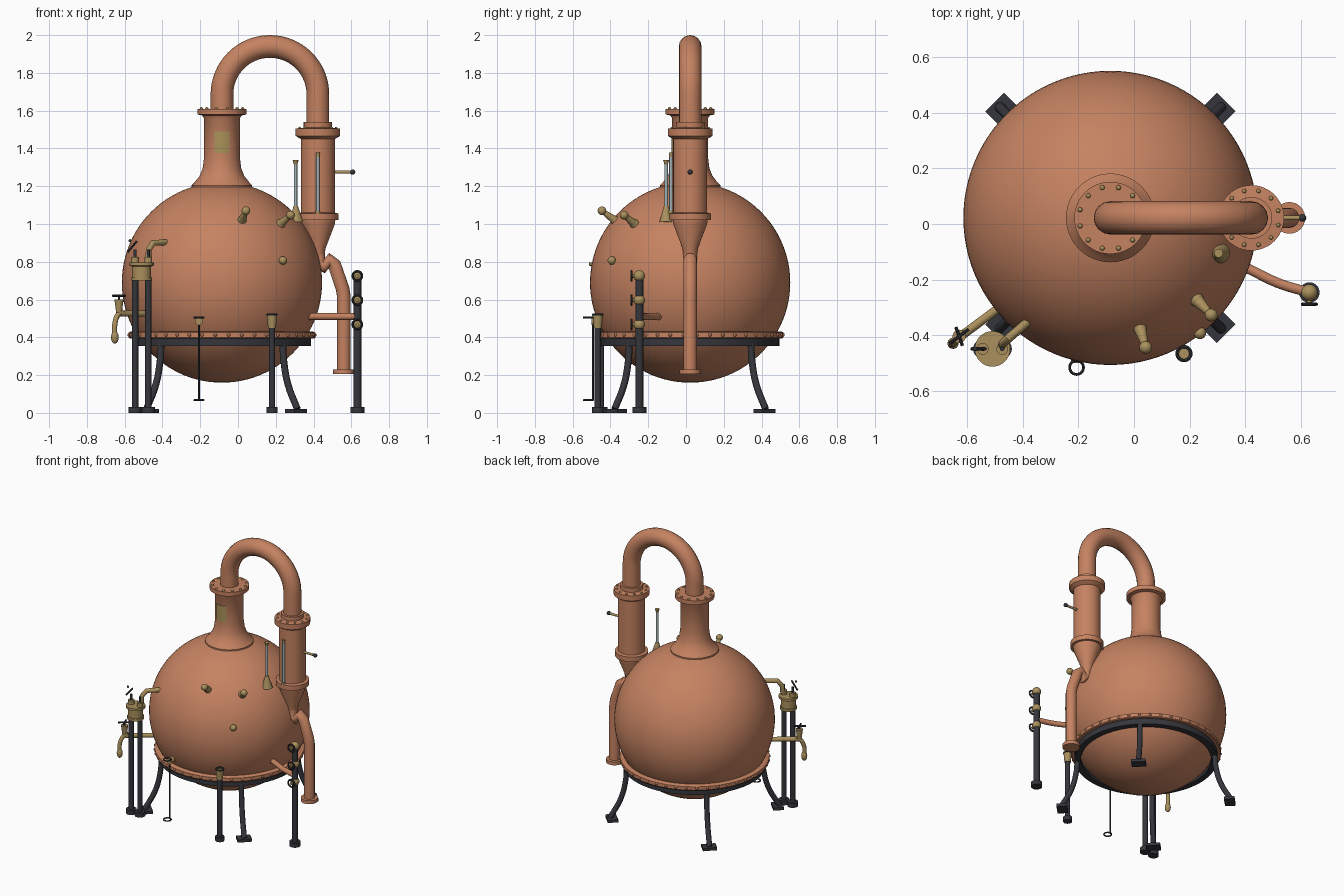
import bpy, bmesh
from math import sin, cos, pi, radians, sqrt
from mathutils import Vector

cube = bpy.data.objects.get("Cube")
if cube:
    bpy.data.objects.remove(cube)


def material(name, rgb, rough=0.5):
    m = bpy.data.materials.new(name)
    m.use_nodes = True
    m.diffuse_color = (*rgb, 1)
    bsdf = next(n for n in m.node_tree.nodes if n.type == 'BSDF_PRINCIPLED')
    bsdf.inputs["Base Color"].default_value = (*rgb, 1)
    bsdf.inputs["Roughness"].default_value = rough
    return m


COPPER = material("copper", (0.56, 0.225, 0.12))
BRASS = material("brass", (0.40, 0.28, 0.11))
IRON = material("dark iron", (0.036, 0.037, 0.045))
GLASS = material("pale glass", (0.36, 0.46, 0.48))
PLAQUE = material("plaque brass", (0.40, 0.29, 0.10))
UP = Vector((0, 0, 1))


def add(name, mesh, mat):
    mesh.materials.clear()
    mesh.materials.append(mat)
    mesh.polygons.foreach_set("use_smooth", [True] * len(mesh.polygons))
    mesh.set_sharp_from_angle(angle=radians(35))
    ob = bpy.data.objects.new(name, mesh)
    bpy.context.collection.objects.link(ob)
    return ob


def from_bm(name, bm, mat):
    bmesh.ops.recalc_face_normals(bm, faces=bm.faces)
    mesh = bpy.data.meshes.new(name)
    bm.to_mesh(mesh)
    bm.free()
    return add(name, mesh, mat)


def lathe(name, profile, at, mat, axis=UP, n=32):
    """Spin (radius, height) points around an axis through a point."""
    bm = bmesh.new()
    rings = [[bm.verts.new((r * cos(2 * pi * i / n), r * sin(2 * pi * i / n), h))
              for i in range(n)] for r, h in profile]
    for a, b in zip(rings, rings[1:]):
        for i in range(n):
            j = (i + 1) % n
            bm.faces.new((a[i], a[j], b[j], b[i]))
    bmesh.ops.remove_doubles(bm, verts=bm.verts, dist=1e-5)
    ob = from_bm(name, bm, mat)
    ob.location = at
    ob.rotation_euler = Vector(axis).to_track_quat('Z', 'Y').to_euler()
    return ob


def rod(name, a, b, r, mat, r2=None, n=20):
    a, b = Vector(a), Vector(b)
    h = (b - a).length
    return lathe(name, [(0, 0), (r, 0), (r2 or r, h), (0, h)], a, mat, b - a, n)


def disc(name, x, y, z0, z1, r, mat, n=32):
    return rod(name, (x, y, z0), (x, y, z1), r, mat, n=n)


def ball(name, at, r, mat, seg=20):
    bm = bmesh.new()
    bmesh.ops.create_uvsphere(bm, u_segments=seg, v_segments=max(6, seg // 2), radius=r)
    ob = from_bm(name, bm, mat)
    ob.location = at
    return ob


def torus(name, at, R, r, mat, axis=UP):
    prof = [(R + r * cos(k * pi / 4), r * sin(k * pi / 4)) for k in range(9)]
    return lathe(name, prof, at, mat, axis, 24)


def pipe(name, pts, r, mat, smooth=False):
    """Round tube along a path, straight or smoothly bent."""
    cu = bpy.data.curves.new(name, 'CURVE')
    cu.dimensions, cu.bevel_depth, cu.bevel_resolution = '3D', r, 6
    cu.use_fill_caps = True
    sp = cu.splines.new('BEZIER' if smooth else 'POLY')
    store = sp.bezier_points if smooth else sp.points
    store.add(len(pts) - 1)
    for p, co in zip(store, pts):
        if smooth:
            p.co = co
            p.handle_left_type = p.handle_right_type = 'AUTO'
        else:
            p.co = (*co, 1)
    tmp = bpy.data.objects.new(name + " path", cu)
    mesh = bpy.data.meshes.new_from_object(tmp)
    bpy.data.objects.remove(tmp)
    return add(name, mesh, mat)


def rivets(name, cx, cy, z, R, r, count, mat):
    bm = bmesh.new()
    for k in range(count):
        t = 2 * pi * (k + 0.5) / count
        made = bmesh.ops.create_uvsphere(bm, u_segments=8, v_segments=6, radius=r)
        bmesh.ops.translate(bm, verts=made["verts"], vec=(cx + R * cos(t), cy + R * sin(t), z))
    return from_bm(name, bm, mat)


def box(name, at, size, turn, mat):
    bm = bmesh.new()
    bmesh.ops.create_cube(bm, size=1)
    bmesh.ops.scale(bm, verts=bm.verts, vec=size)
    ob = from_bm(name, bm, mat)
    ob.location, ob.rotation_euler.z = at, turn
    return ob


# Boiler and neck
CX, CY, CZ, R = -0.085, 0.022, 0.69, 0.53
ball("boiler", (CX, CY, CZ), R, COPPER, 96)
neck = [(0.16, 1.18), (0.16, 1.205), (0.145, 1.22), (0.118, 1.255), (0.102, 1.295),
        (0.095, 1.35), (0.095, 1.56), (0.105, 1.575), (0.13, 1.58), (0.13, 1.61), (0, 1.61)]
lathe("neck", neck, (CX, CY, 0), COPPER, n=48)
rivets("neck_bolts", CX, CY, 1.61, 0.113, 0.009, 12, BRASS)

# Curved plaque wrapped on the front of the neck
bm = bmesh.new()
cols = [[bm.verts.new((r * sin(t), -r * cos(t), z)) for r, z in
         ((0.093, 1.375), (0.099, 1.375), (0.099, 1.49), (0.093, 1.49))]
        for t in (radians(-24 + 8 * k) for k in range(7))]
for a, b in zip(cols, cols[1:]):
    for i in range(4):
        bm.faces.new((a[i], b[i], b[i - 1], a[i - 1]))
bm.faces.new(cols[0])
bm.faces.new(cols[-1])
from_bm("neck_plaque", bm, PLAQUE).location = (CX, CY, 0)

# Swan-neck pipe
KX = 0.423
mid, bend = (KX + CX) / 2, (KX - CX) / 2
arc = [(mid - bend * cos(pi * k / 32), CY, 1.94 - bend + bend * sin(pi * k / 32)) for k in range(33)]
pipe("swan_neck", [(CX, CY, 1.58)] + arc + [(KX, CY, 1.48)], 0.06, COPPER)

# Condenser
cond = [(0, 0.83), (0.036, 0.83), (0.04, 0.87), (0.09, 1.0), (0.092, 1.02), (0.11, 1.02), (0.11, 1.055),
        (0.09, 1.06), (0.09, 1.45), (0.108, 1.46), (0.118, 1.467), (0.118, 1.505),
        (0.075, 1.51), (0.075, 1.54), (0, 1.54)]
lathe("condenser", cond, (KX, CY, 0), COPPER, n=48)
rivets("condenser_bolts", KX, CY, 1.507, 0.1, 0.008, 12, BRASS)
pipe("outlet_pipe", [(KX, CY, 0.9), (0.43, CY, 0.79), (0.455, CY, 0.775), (0.485, CY, 0.81),
                     (0.51, CY, 0.785), (0.553, CY, 0.66), (0.56, CY, 0.62), (0.56, CY, 0.21)], 0.036, COPPER)
disc("outlet_flange", 0.56, CY, 0.205, 0.23, 0.057, COPPER)
rod("probe_stem", (0.5, CY, 1.275), (0.605, CY, 1.275), 0.008, BRASS)
ball("probe_knob", (0.607, CY, 1.275), 0.014, IRON)

# Sight glasses
for label, x, y, z0, z1 in (("left", 0.305, -0.105, 1.08, 1.32), ("right", KX, -0.08, 1.07, 1.36)):
    disc(label + "_sight_glass", x, y, z0, z1, 0.009, GLASS, 16)
    rod(label + "_sight_cap", (x, y, z1 - 0.005), (x, y, z1 + 0.018), 0.009, BRASS, 0.016 if x < 0.4 else 0.01)
    disc(label + "_sight_base", x, y, z0 - 0.015, z0, 0.012, BRASS)
rod("sight_foot", (0.31, -0.105, 1.01), (0.305, -0.105, 1.095), 0.036, BRASS, 0.012)

# Support band and iron ring
lathe("support_band", [(0.43, 0.395), (0.49, 0.395), (0.494, 0.40), (0.494, 0.425), (0.485, 0.43),
                       (0.43, 0.43)], (CX, CY, 0), COPPER, n=64)
rivets("band_rivets", CX, CY, 0.413, 0.492, 0.01, 44, COPPER)
lathe("iron_ring", [(0.43, 0.355), (0.472, 0.355), (0.472, 0.395), (0.43, 0.395), (0.43, 0.355)],
      (CX, CY, 0), IRON, n=64)

# Splayed legs with foot pads
for k in range(4):
    t = pi / 4 + k * pi / 2
    at = lambda r, z: (CX + r * cos(t), CY + r * sin(t), z)
    pipe(f"leg_{k}", [at(0.455, 0.37), at(0.464, 0.27), at(0.495, 0.15), at(0.565, 0.02)], 0.018, IRON, True)
    box(f"foot_{k}", at(0.555, 0.01), (0.07, 0.095, 0.02), t, IRON)


def post(name, x, y, top, r, foot_r):
    disc(name + "_post", x, y, 0, top, r, IRON, 20)
    disc(name + "_foot", x, y, 0, 0.032, foot_r, IRON, 20)


# Twin pump on two posts
PX, PY = -0.51, -0.45
for s in (-1, 1):
    x = PX + s * 0.035
    post(f"pump_{s}", x, PY, 0.71, 0.017, 0.035)
    disc(f"pump_barrel_{s}", x, PY, 0.79, 0.825, 0.021, BRASS)
    disc(f"pump_stem_{s}", x, PY, 0.82, 0.865, 0.008, IRON, 12)
lathe("pump_body", [(0, 0.70), (0.05, 0.70), (0.05, 0.775), (0.064, 0.78), (0.064, 0.797), (0, 0.797)],
      (PX, PY, 0), BRASS)
disc("pump_base", PX, PY, 0.70, 0.718, 0.056, BRASS)
rod("pump_lever", (-0.585, PY, 0.85), (-0.535, PY, 0.91), 0.006, IRON, n=10)
ball("pump_lever_tip", (-0.572, PY, 0.912), 0.008, IRON, 10)
pipe("pump_spout", [(-0.475, -0.435, 0.81), (-0.472, -0.43, 0.865), (-0.45, -0.41, 0.9), (-0.38, -0.35, 0.903)],
     0.016, BRASS)

# Side tap
pipe("tap_pipe", [(-0.47, -0.29, 0.525), (-0.625, -0.405, 0.525)], 0.016, BRASS)
pipe("tap_spout", [(-0.61, -0.395, 0.54), (-0.635, -0.41, 0.52), (-0.652, -0.428, 0.47), (-0.652, -0.43, 0.4)],
     0.014, BRASS, True)
ball("tap_nozzle", (-0.652, -0.43, 0.4), 0.02, BRASS).scale.z = 1.7
rod("tap_bonnet", (-0.63, -0.405, 0.53), (-0.63, -0.405, 0.6), 0.015, BRASS, 0.024)
disc("tap_stem", -0.63, -0.405, 0.6, 0.625, 0.006, IRON, 12)
for d in ((0.034, 0.026), (0.012, -0.034)):
    rod("tap_handle", (-0.63 - d[0], -0.405 - d[1], 0.62), (-0.63 + d[0], -0.405 + d[1], 0.62), 0.006, IRON, n=10)

# Drain valve with a long key rod
rod("drain_body", (-0.207, -0.42, 0.485), (-0.207, -0.5, 0.485), 0.02, BRASS)
disc("drain_rod", -0.207, -0.492, 0.065, 0.5, 0.005, IRON, 10)
for z in (0.505, 0.068):
    torus("drain_ring", (-0.207, -0.517, z), 0.025, 0.005, IRON)

# Front cup stand
post("cup_stand", 0.18, -0.467, 0.46, 0.017, 0.03)
rod("cup", (0.18, -0.467, 0.45), (0.18, -0.467, 0.515), 0.021, BRASS, 0.027)
torus("cup_wheel", (0.18, -0.467, 0.52), 0.025, 0.006, IRON)

# Valve stand with three handwheels and its feed pipe
VX, VY = 0.632, -0.247
post("valve_stand", VX, VY, 0.74, 0.021, 0.037)
for k, z in enumerate((0.725, 0.597, 0.468)):
    ball(f"valve_{k}", (VX, VY, z), 0.03, BRASS)
    rod(f"valve_stem_{k}", (VX, VY, z), (VX, VY - 0.045, z), 0.01, BRASS, n=12)
    torus(f"valve_wheel_{k}", (VX, VY - 0.042, z), 0.025, 0.006, IRON, (0, -1, 0))
pipe("feed_pipe", [(0.36, -0.135, 0.51), (0.43, -0.17, 0.51), (0.52, -0.213, 0.51), (VX, VY, 0.51)],
     0.018, COPPER, True)

# Sampling fittings standing on the boiler
for k, (base, tip) in enumerate((((0.02, -0.37, 1.015), (0.042, -0.445, 1.07)),
                                 ((0.225, -0.272, 1.0), (0.278, -0.328, 1.047)))):
    rod(f"sampler_neck_{k}", base, tip, 0.024, BRASS, 0.011)
    ball(f"sampler_ball_{k}", tip, 0.023, BRASS)
    ball(f"sampler_root_{k}", base, 0.026, BRASS)
ball("boiler_plug", (0.238, -0.393, 0.807), 0.022, BRASS)
